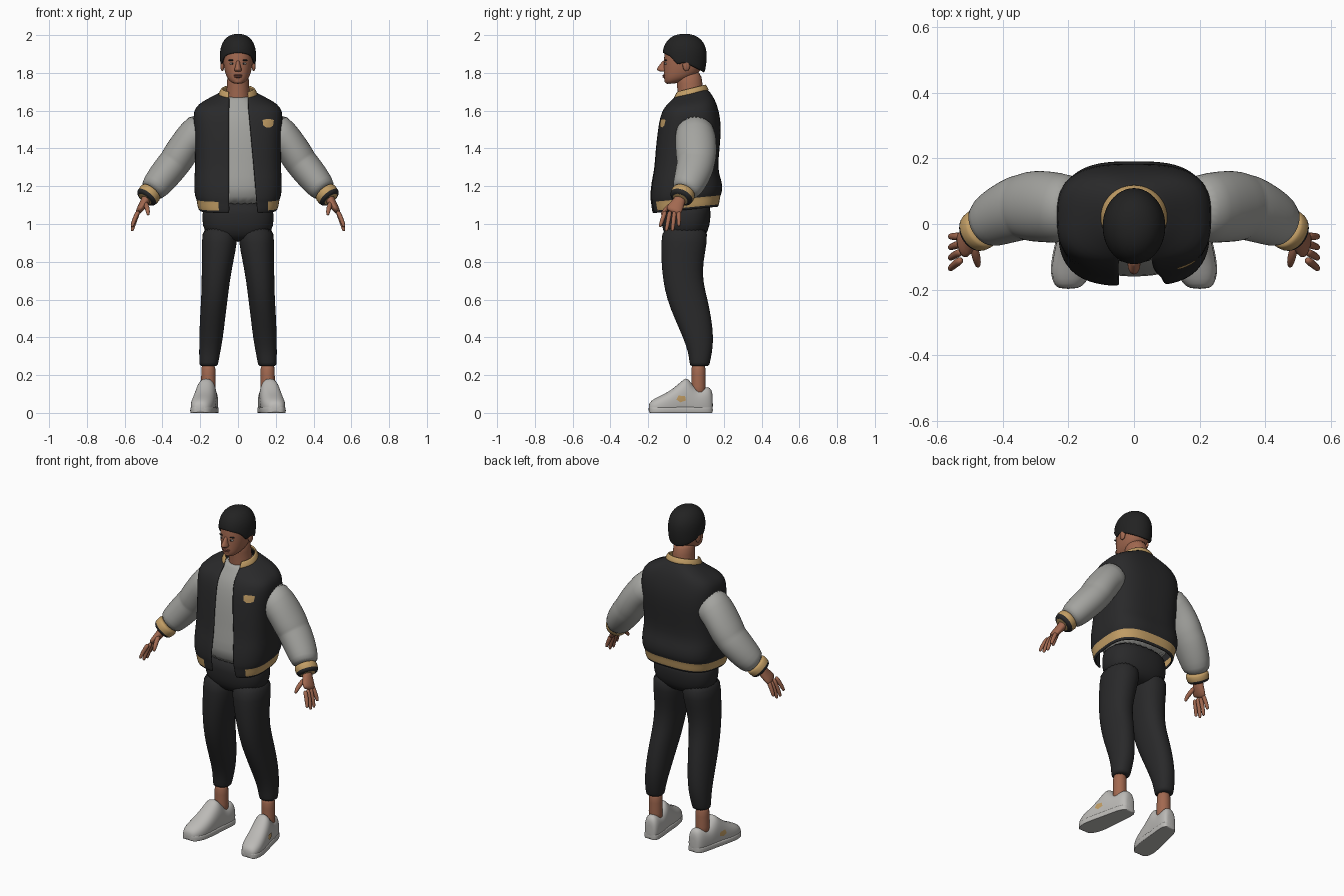
import bpy, bmesh
from math import sin, cos, pi, asin, exp
from mathutils import Vector
from mathutils.bvhtree import BVHTree

cube = bpy.data.objects.get("Cube")
if cube:
    bpy.data.objects.remove(cube, do_unlink=True)


def material(name, r, g, b):
    m = bpy.data.materials.new(name)
    m.use_nodes = True
    m.diffuse_color = (r, g, b, 1)
    shader = m.node_tree.nodes["Principled BSDF"]
    shader.inputs["Base Color"].default_value = (r, g, b, 1)
    shader.inputs["Roughness"].default_value = 0.8
    return m


SKIN = material("warm skin", .36, .14, .08)
LIP = material("lip", .25, .085, .06)
HAIR = material("dark hair", .016, .016, .016)
BLACK = material("black cloth", .022, .022, .023)
GREY = material("grey cloth", .37, .37, .35)
GOLD = material("gold trim", .54, .34, .13)
SHOE = material("pale shoe", .5, .49, .47)
WHITE = material("eye white", .5, .47, .43)


def finish(name, bm, mats, level=1, thickness=0):
    """Turn a bmesh into a smooth object with modifiers."""
    bmesh.ops.remove_doubles(bm, verts=bm.verts, dist=1e-5)
    bmesh.ops.recalc_face_normals(bm, faces=bm.faces)
    for f in bm.faces:
        f.smooth = True
    me = bpy.data.meshes.new(name)
    bm.to_mesh(me)
    bm.free()
    ob = bpy.data.objects.new(name, me)
    bpy.context.collection.objects.link(ob)
    for m in mats:
        me.materials.append(m)
    if thickness:
        mod = ob.modifiers.new("Thickness", "SOLIDIFY")
        mod.thickness, mod.offset = thickness, 0
    if level:
        mod = ob.modifiers.new("Smooth", "SUBSURF")
        mod.levels = mod.render_levels = level
    return ob


def loft(name, rings, mats, closed=True, caps=True, thickness=0, rule=None):
    """Bridge rings of points; rule(row, centre) picks a material."""
    bm = bmesh.new()
    rows = [[bm.verts.new(p) for p in ring] for ring in rings]
    n = len(rows[0])
    for k in range(len(rows) - 1):
        for i in range(n if closed else n - 1):
            j = (i + 1) % n
            f = bm.faces.new((rows[k][i], rows[k][j], rows[k + 1][j], rows[k + 1][i]))
            if rule:
                f.material_index = rule(k, f.calc_center_median())
    if caps:
        bm.faces.new(rows[0])
        bm.faces.new(rows[-1])
    return finish(name, bm, mats, 1, thickness)


def power(v, p):
    return (1 if v > 0 else -1) * abs(v) ** (2 / p)


def level_ring(x, y, z, rx, ry, tilt=0, p=2.0, n=28, gap=None):
    """Flat ring starting at the front; gap = (right, left) opening in x."""
    if gap:
        a = asin((gap[1] / rx) ** (p / 2))
        b = 2 * pi - asin((gap[0] / rx) ** (p / 2))
        angles = [a + (b - a) * i / 48 for i in range(49)]
    else:
        angles = [2 * pi * i / n for i in range(n)]
    pts = []
    for t in angles:
        dy = -ry * power(cos(t), p)
        pts.append((x + rx * power(sin(t), p), y + dy, z + tilt * dy))
    return pts


def stack(name, table, mats, p=2.0, **kw):
    return loft(name, [level_ring(*row, p=p) for row in table], mats, **kw)


def tube(name, path, mats, n=16, **kw):
    """Sweep an oval along a path of (x, y, z, radius, radius toward y)."""
    pts = [Vector(p[:3]) for p in path]
    rings = []
    for i, c in enumerate(pts):
        t = (pts[min(i + 1, len(pts) - 1)] - pts[max(i - 1, 0)]).normalized()
        v = (Vector((0, 1, 0)) - t * t.y).normalized()
        u = v.cross(t)
        rings.append([c + u * path[i][3] * cos(2 * pi * k / n)
                      + v * path[i][4] * sin(2 * pi * k / n) for k in range(n)])
    return loft(name, rings, mats, **kw)


def ball(name, loc, size, mat):
    bm = bmesh.new()
    bmesh.ops.create_uvsphere(bm, u_segments=16, v_segments=10, radius=1)
    for v in bm.verts:
        v.co = Vector(loc) + Vector([a * b for a, b in zip(v.co, size)])
    return finish(name, bm, [mat], 0)


def patch(name, target, outline, direction, mat):
    """Drop a flat outline onto a surface as a thin badge."""
    bpy.context.view_layer.update()
    tree = BVHTree.FromObject(target, bpy.context.evaluated_depsgraph_get())
    bm = bmesh.new()
    f = bm.faces.new([bm.verts.new(p) for p in outline])
    bmesh.ops.poke(bm, faces=[f])
    bmesh.ops.subdivide_edges(bm, edges=bm.edges[:], cuts=3, use_grid_fill=True)
    d = Vector(direction)
    for v in bm.verts:
        hit = tree.ray_cast(v.co, d)[0]
        if hit:
            v.co = hit - d * .004
    finish(name, bm, [mat], 0)


# Head, neck and face
stack("neck", [(0, .03, 1.6, .075, .075), (0, .025, 1.68, .063, .068),
               (0, .02, 1.74, .058, .068), (0, .01, 1.82, .058, .07)], [SKIN])
stack("head", [(0, -.085, 1.742, .02, .02), (0, -.07, 1.752, .04, .042),
               (0, -.038, 1.775, .06, .08), (0, -.02, 1.81, .071, .098),
               (0, -.014, 1.85, .078, .104), (0, -.012, 1.89, .08, .104),
               (0, -.012, 1.92, .079, .1), (0, -.01, 1.95, .07, .09),
               (0, -.01, 1.975, .05, .065)], [SKIN], p=2.2)
stack("nose", [(0, -.118, 1.806, .014, .014), (0, -.124, 1.812, .021, .03),
               (0, -.122, 1.824, .018, .033), (0, -.118, 1.842, .011, .021),
               (0, -.11, 1.868, .01, .013)], [SKIN])
ball("upper_lip", (0, -.112, 1.787), (.025, .013, .005), LIP)
ball("lower_lip", (0, -.111, 1.779), (.021, .014, .006), LIP)
ball("chin", (0, -.096, 1.758), (.026, .018, .016), SKIN)
for s, side in ((1, "left"), (-1, "right")):
    ball(side + "_ear", (s * .083, .002, 1.842), (.011, .02, .033), SKIN)
    ball(side + "_eye", (s * .031, -.107, 1.849), (.013, .007, .006), WHITE)
    ball(side + "_iris", (s * .031, -.112, 1.849), (.005, .003, .005), HAIR)
    ball(side + "_brow", (s * .033, -.107, 1.867), (.019, .007, .004), HAIR)

# Short hair: a dome whose lower edge rises toward the forehead
hair = []
for k in range(13):
    ring = []
    for i in range(40):
        t = 2 * pi * i / 40
        c = cos(t)
        low = 1.853 + .052 * c - .03 * exp(-((c - .35) / .18) ** 2)
        z = low + (2.003 - low) * sin(pi / 2 * k / 12)
        h = (z - 1.89) / .113
        r = max(0, 1 - h ** 2.3) ** (1 / 2.3) if h > 0 else 1 - .16 * h * h
        ring.append((.092 * r * sin(t), -.007 - .113 * r * c, z))
    hair.append(ring)
loft("hair", hair, [HAIR], caps=False, thickness=.008)

# Shirt
stack("shirt", [(0, -.005, 1.085, .18, .15), (0, -.005, 1.2, .195, .16),
                (0, -.002, 1.3, .195, .148), (0, .008, 1.4, .195, .15),
                (0, .015, 1.5, .19, .143), (0, .02, 1.58, .17, .128),
                (0, .02, 1.64, .11, .1, .15), (0, .02, 1.672, .075, .078, .15),
                (0, .02, 1.682, .068, .072, .15)], [GREY], p=2.5)

# Open jacket body: z, y, half width, half depth, tilt
body = [(1.074, -.004, .2, .168, .1), (1.086, -.003, .207, .173, .1),
        (1.112, -.003, .212, .177, .1), (1.138, -.002, .216, .18, .1),
        (1.15, 0, .224, .186, .1), (1.2, .002, .228, .186, .05),
        (1.25, .001, .226, .174, 0), (1.3, 0, .222, .163, 0),
        (1.4, .008, .222, .165, 0), (1.5, .018, .228, .163, 0),
        (1.57, .021, .233, .154, 0), (1.615, .023, .224, .138, .05),
        (1.642, .024, .185, .124, .12), (1.67, .023, .125, .104, .2),
        (1.69, .02, .09, .088, .25)]


def opening(z):
    return (.045, .052 + .05 * max(0, (1.62 - z) / .55))


def hem(row, c):
    return int(row in (1, 2) and not (c.y < 0 and -.11 < c.x < .16))


vest = loft("jacket_body",
            [level_ring(0, y, z, rx, ry, tilt, 3 if z < 1.65 else 2.3, gap=opening(z))
             for z, y, rx, ry, tilt in body],
            [BLACK, GOLD], closed=False, caps=False, thickness=.01, rule=hem)
loft("collar", [level_ring(0, .02, z, r, r - .003, .25, gap=(.048, .052))
                for z, r in ((1.682, .099), (1.695, .095), (1.71, .087), (1.716, .082))],
     [GOLD], closed=False, caps=False, thickness=.01)
badge = ((-.03, .018), (-.012, .022), (.012, .022), (.03, .018), (.026, -.012),
         (.01, -.022), (-.01, -.022), (-.026, -.012))
patch("chest_badge", vest, [(.16 + x, -.5, 1.533 + z) for x, z in badge], (0, 1, 0), GOLD)

# Trousers hips
stack("trouser_hips", [(0, -.005, .905, .1, .07), (0, -.003, .94, .165, .11),
                       (0, -.002, .99, .19, .128), (0, 0, 1.05, .19, .132),
                       (0, 0, 1.13, .18, .13)], [BLACK], p=2.4)

leg = [(.155, .072, .245, .047, .05), (.155, .072, .26, .05, .053), (.15, .076, .32, .056, .063),
       (.142, .065, .4, .063, .081), (.135, .037, .5, .067, .098),
       (.125, .007, .6, .07, .108), (.118, -.017, .7, .075, .105),
       (.108, -.02, .8, .083, .111), (.098, -.01, .9, .094, .122),
       (.094, -.004, 1, .095, .122)]
sleeve = [(.16, .045, 1.515, .11, .1), (.24, .05, 1.463, .092, .108),
          (.285, .054, 1.403, .088, .11), (.322, .054, 1.345, .089, .106),
          (.335, .052, 1.325, .085, .1), (.35, .05, 1.307, .087, .101),
          (.4, .03, 1.245, .083, .093), (.44, .008, 1.195, .075, .082),
          (.462, -.01, 1.168, .062, .066)]
cuff = [(.456, -.008, 1.174, .057, .06), (.462, -.012, 1.167, .064, .066),
        (.484, -.025, 1.141, .062, .064), (.488, -.028, 1.136, .055, .057),
        (.493, -.031, 1.13, .05, .052)]
palm = [(.478, -.025, 1.15, .027, .031), (.492, -.036, 1.12, .024, .032),
        (.51, -.055, 1.09, .021, .043), (.532, -.072, 1.06, .015, .047)]
fingers = {"index": (-.108, -.138, .985), "middle": (-.084, -.105, .962),
           "ring": (-.06, -.072, .962), "little": (-.038, -.038, .988)}
# Shoe sections: y, half width, height
shoe = [(.142, .022, .09), (.136, .036, .125), (.115, .046, .142), (.08, .05, .128),
        (.05, .052, .13), (.02, .054, .17), (0, .055, .19), (-.03, .058, .162),
        (-.07, .061, .128), (-.11, .063, .103), (-.15, .06, .085), (-.185, .045, .065),
        (-.198, .026, .045)]


def shoe_rings(s, wide, height, p):
    rings = []
    for y, w, h in shoe:
        h = height or h
        x0 = .157 + .16 * (.07 - y)
        rings.append([(s * (x0 + w * wide * power(cos(a), p)), y,
                       max(0, h * (.4 + .6 * power(sin(a), p))))
                      for a in [2 * pi * (i + .5) / 24 for i in range(24)]])
    return rings


# Paired limbs
for s, side in ((1, "left_"), (-1, "right_")):
    def flip(rows):
        return [(s * r[0],) + tuple(r[1:]) for r in rows]

    stack(side + "trouser_leg", flip(leg), [BLACK], p=2.2)
    stack(side + "ankle", flip([(.157, .066, z, r, r) for z, r in
                                ((.08, .04), (.14, .039), (.2, .037), (.27, .04))]), [SKIN])
    upper = loft(side + "shoe", shoe_rings(s, 1, 0, 2.4), [SHOE])
    loft(side + "sole", shoe_rings(s, 1.05, .034, 5), [SHOE])
    patch(side + "shoe_badge", upper,
          [(s * .5, y, z) for y, z in ((-.05, .07), (-.04, .092), (-.005, .088), (.0, .066), (-.03, .056))],
          (-s, 0, 0), GOLD)
    tube(side + "sleeve", flip(sleeve), [GREY], n=28)
    tube(side + "cuff", flip(cuff), [GOLD, BLACK], n=28, rule=lambda k, c: int(k > 1))
    tube(side + "palm", flip(palm), [SKIN])
    tube(side + "thumb", flip([(.492, -.055, 1.115, .014, .014), (.482, -.095, 1.09, .014, .014),
                               (.477, -.118, 1.065, .012, .012), (.475, -.13, 1.045, .007, .007)]),
         [SKIN], n=10)
    for label, (y0, y1, z1) in fingers.items():
        path = []
        for f, r in ((0, .013), (.4, .0125), (.75, .011), (.95, .009), (1, .005)):
            x = .525 + .05 * f - .014 * f * f
            path.append((x, y0 + (y1 - y0) * f, 1.072 + (z1 - 1.072) * f, r, r))
        tube(side + label + "_finger", flip(path), [SKIN], n=10)
